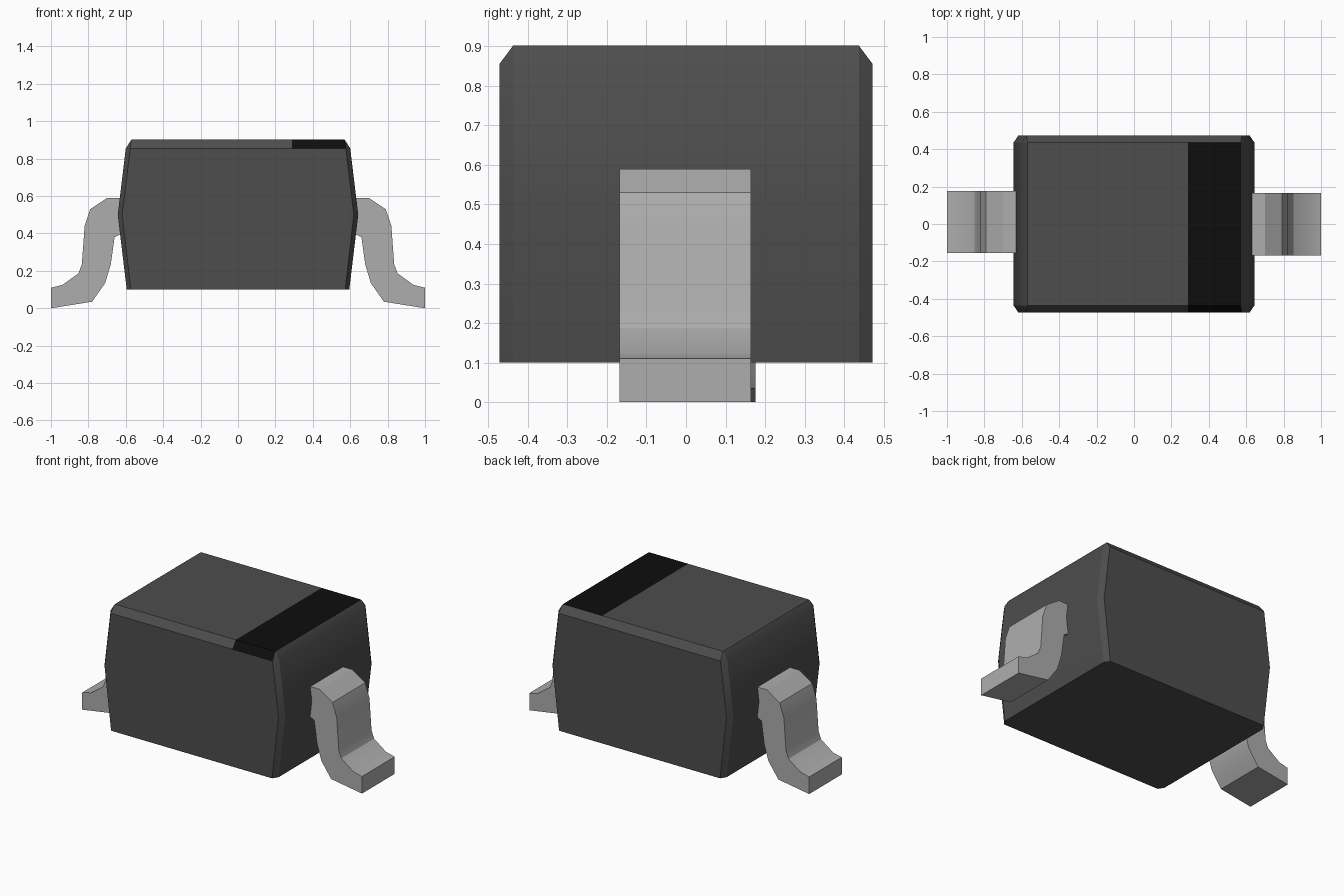
import bpy
import bmesh
import math

cube = bpy.data.objects.get("Cube")
if cube:
    bpy.data.objects.remove(cube, do_unlink=True)


def make_material(name, value, roughness):
    mat = bpy.data.materials.new(name)
    mat.use_nodes = True
    colour = (value, value, value, 1.0)
    mat.diffuse_color = colour
    shader = mat.node_tree.nodes["Principled BSDF"]
    shader.inputs["Base Color"].default_value = colour
    shader.inputs["Roughness"].default_value = roughness
    return mat


charcoal = make_material("charcoal_plastic", 0.075, 0.6)
black = make_material("black_marking", 0.004, 0.6)
metal = make_material("grey_metal", 0.42, 0.5)


def finish(bm, name, materials):
    bmesh.ops.recalc_face_normals(bm, faces=bm.faces[:])
    mesh = bpy.data.meshes.new(name)
    bm.to_mesh(mesh)
    bm.free()
    for mat in materials:
        mesh.materials.append(mat)
    obj = bpy.data.objects.new(name, mesh)
    bpy.context.collection.objects.link(obj)
    bpy.ops.object.select_all(action='DESELECT')
    obj.select_set(True)
    bpy.context.view_layer.objects.active = obj
    bpy.ops.object.shade_smooth_by_angle(angle=math.radians(30))
    return obj


# Moulded body: chamfered rings (z, half length, half width, corner x, corner y)
BAND_START = 0.29
levels = [(0.10, 0.595, 0.472, 0.022, 0.035),
          (0.50, 0.643, 0.472, 0.024, 0.035),
          (0.855, 0.600, 0.472, 0.024, 0.035),
          (0.902, 0.570, 0.437, 0.0, 0.0)]
bm = bmesh.new()
rings = []
for z, hx, hy, cx, cy in levels:
    outline = [(hx, hy - cy), (hx - cx, hy), (cx - hx, hy), (-hx, hy - cy),
               (-hx, cy - hy), (cx - hx, -hy), (hx - cx, -hy), (hx, cy - hy)]
    rings.append([bm.verts.new((x, y, z)) for x, y in outline])
for low, high in zip(rings, rings[1:]):
    for i in range(8):
        j = (i + 1) % 8
        bm.faces.new((low[i], low[j], high[j], high[i]))
bm.faces.new(rings[0])
bm.faces.new(rings[-1])
bmesh.ops.remove_doubles(bm, verts=bm.verts[:], dist=0.0005)

# Polarity band: cut the top and front chamfer, then colour one end
upper = [f for f in bm.faces if f.calc_center_median().z > 0.86]
edges = {e for f in upper for e in f.edges}
verts = {v for f in upper for v in f.verts}
bmesh.ops.bisect_plane(bm, geom=upper + list(edges) + list(verts),
                       plane_co=(BAND_START, 0, 0), plane_no=(1, 0, 0))
bmesh.ops.recalc_face_normals(bm, faces=bm.faces[:])
for f in bm.faces:
    n = f.normal
    if (n.z > 0.5 and abs(n.x) < 0.2 and n.y < 0.1
            and f.calc_center_median().x > BAND_START):
        f.material_index = 1
finish(bm, "body", [charcoal, black])

# Bent metal leads: side profile (x, z) extruded across y
profile = [(0.58, 0.59), (0.70, 0.59), (0.79, 0.53), (0.82, 0.44),
           (0.835, 0.235), (0.853, 0.187), (0.938, 0.125), (1.0, 0.11),
           (1.0, 0.0), (0.78, 0.035), (0.71, 0.135), (0.68, 0.235),
           (0.66, 0.38), (0.58, 0.42)]


def make_lead(name, side, y0, y1):
    bm = bmesh.new()
    face = bm.faces.new([bm.verts.new((side * x, y0, z)) for x, z in profile])
    result = bmesh.ops.extrude_face_region(bm, geom=[face])
    moved = [g for g in result["geom"] if isinstance(g, bmesh.types.BMVert)]
    bmesh.ops.translate(bm, verts=moved, vec=(0, y1 - y0, 0))
    # extrusion may leave the starting face in place; both caps are kept
    return finish(bm, name, [metal])


make_lead("left_lead", 1, -0.168, 0.165)
make_lead("right_lead", -1, -0.155, 0.176)
